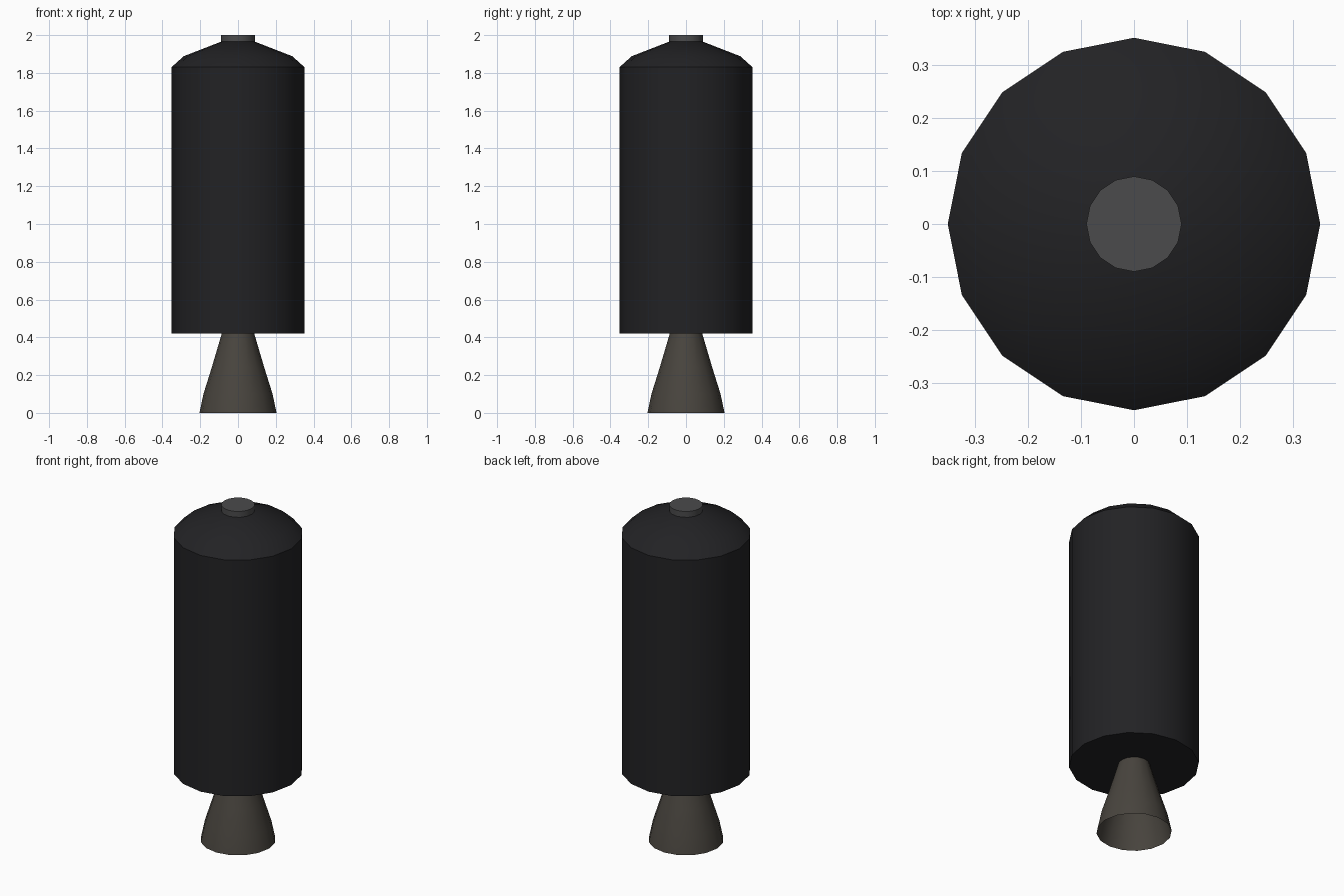
import bpy, bmesh, math

if "Cube" in bpy.data.objects:
    bpy.data.objects.remove(bpy.data.objects["Cube"])

SIDES = 16


def material(name, rgb):
    m = bpy.data.materials.new(name)
    m.diffuse_color = (*rgb, 1)
    m.use_nodes = True
    m.node_tree.nodes["Principled BSDF"].inputs["Base Color"].default_value = m.diffuse_color
    return m


def lathe(name, profile, mat, close_bottom=False, close_top=False):
    """Revolve (radius, z) points, listed bottom to top, around z."""
    bm = bmesh.new()
    rings = []
    for r, z in profile:
        rings.append([bm.verts.new((r * math.cos(2 * math.pi * i / SIDES),
                                    r * math.sin(2 * math.pi * i / SIDES), z))
                      for i in range(SIDES)])
    for a, b in zip(rings, rings[1:]):
        for i in range(SIDES):
            j = (i + 1) % SIDES
            bm.faces.new((a[i], a[j], b[j], b[i]))
    if close_bottom:
        bm.faces.new(rings[0][::-1])
    if close_top:
        bm.faces.new(rings[-1])
    mesh = bpy.data.meshes.new(name)
    bm.to_mesh(mesh)
    bm.free()
    mesh.materials.append(mat)
    ob = bpy.data.objects.new(name, mesh)
    bpy.context.collection.objects.link(ob)
    bpy.ops.object.select_all(action='DESELECT')
    ob.select_set(True)
    bpy.context.view_layer.objects.active = ob
    bpy.ops.object.shade_smooth_by_angle(angle=math.radians(35))
    return ob


black = material("casing_black", (0.016, 0.016, 0.018))
grey = material("cap_grey", (0.07, 0.07, 0.072))
brown = material("nozzle_brown", (0.065, 0.058, 0.048))

# Motor casing with a shallow domed top
lathe("motor_casing", [(0.352, 0.42), (0.352, 1.83), (0.288, 1.888), (0.09, 1.965)],
      black, close_bottom=True, close_top=True)

# Igniter cap on the dome
lathe("top_cap", [(0.09, 1.95), (0.09, 2.0)], grey, close_top=True)

# Open flared exhaust nozzle
lathe("nozzle", [(0.204, 0.0), (0.183, 0.1), (0.139, 0.24), (0.086, 0.42)], brown)
